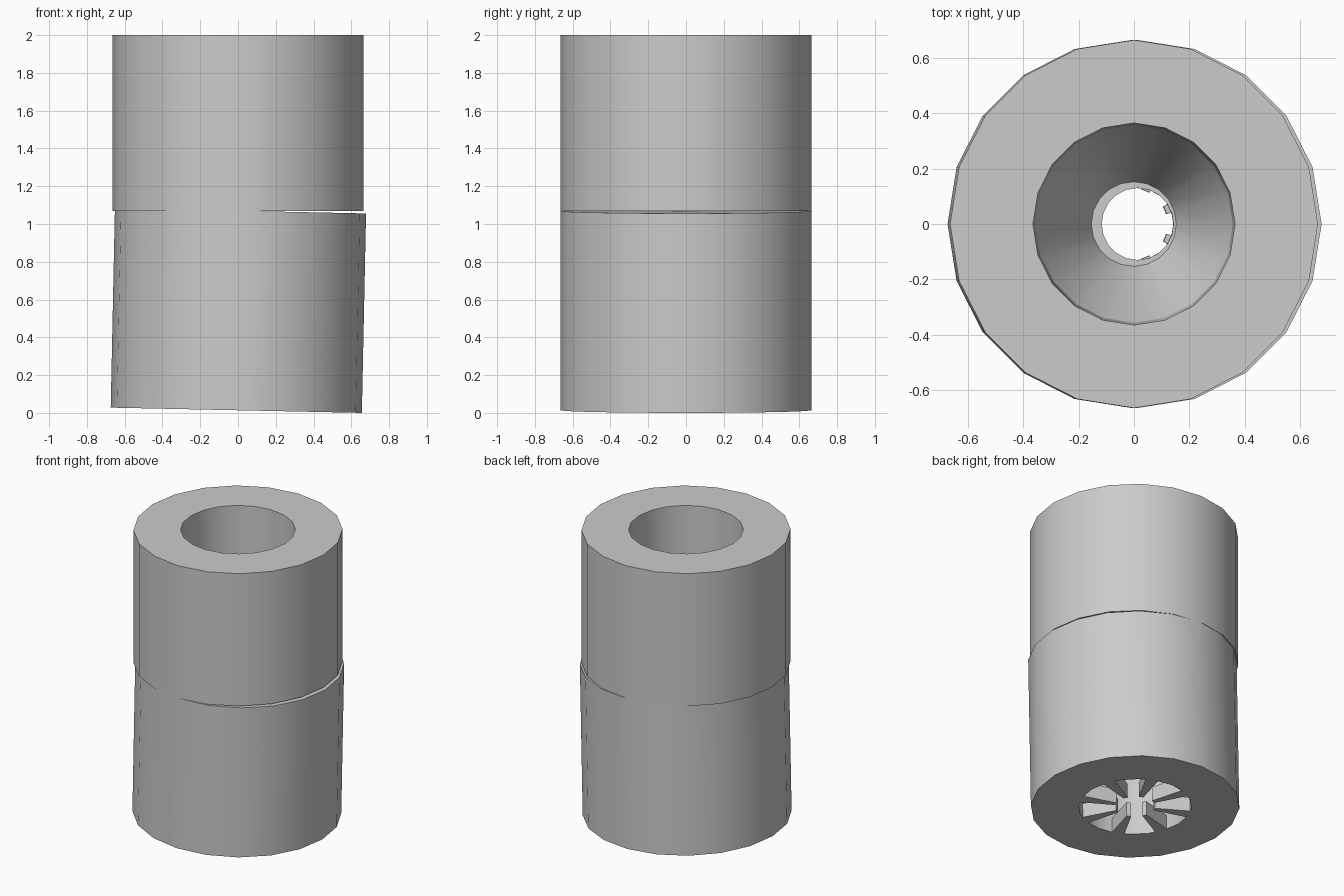
import bpy, bmesh, math
from math import cos, sin, pi, radians
from mathutils import Matrix

cube = bpy.data.objects.get("Cube")
if cube:
    bpy.data.objects.remove(cube, do_unlink=True)

grey = bpy.data.materials.new("plain_grey")
grey.use_nodes = True
color = (0.6, 0.6, 0.6, 1)
grey.diffuse_color = color
grey.node_tree.nodes["Principled BSDF"].inputs["Base Color"].default_value = color

SIDES = 20
RADIUS = 0.665
BORE = 0.36
SEAM = 1.07
TILT = Matrix.Translation((-0.009, 0, 0.014)) @ Matrix.Rotation(radians(1.2), 4, 'Y')


def finish(name, bm, matrix):
    bmesh.ops.recalc_face_normals(bm, faces=bm.faces)
    mesh = bpy.data.meshes.new(name)
    bm.to_mesh(mesh)
    bm.free()
    obj = bpy.data.objects.new(name, mesh)
    bpy.context.collection.objects.link(obj)
    mesh.materials.append(grey)
    obj.matrix_world = matrix
    bpy.ops.object.select_all(action='DESELECT')
    obj.select_set(True)
    bpy.context.view_layer.objects.active = obj
    bpy.ops.object.shade_smooth_by_angle(angle=radians(20))
    return obj


def lathe(name, profile, matrix=Matrix()):
    """Spin a closed (radius, height) outline into a hollow body."""
    bm = bmesh.new()
    rings = [[bm.verts.new((r * cos(2 * pi * i / SIDES), r * sin(2 * pi * i / SIDES), z))
              for i in range(SIDES)] for r, z in profile]
    for a, b in zip(rings, rings[1:] + rings[:1]):
        for i in range(SIDES):
            j = (i + 1) % SIDES
            bm.faces.new((a[i], a[j], b[j], b[i]))
    return finish(name, bm, matrix)


# Upper sleeve: straight bore that funnels down to the throat
lathe("upper_sleeve", [(RADIUS, SEAM), (RADIUS, 2), (0.365, 2), (0.357, 1.5),
                       (0.153, SEAM)])

# Lower sleeve: slightly tilted, chamber open at the bottom
lathe("lower_sleeve", [(RADIUS, 0), (RADIUS, SEAM - 0.014), (0.13, SEAM - 0.014),
                       (0.13, 1.0), (BORE, 0.6), (BORE, 0)], TILT)

# Grille spokes across the bottom opening, leaving eight slots
bm = bmesh.new()
half = radians(6.5)
for k in range(8):
    mid = (k + 0.5) * pi / 4
    corners = [(0.13, -half), (BORE, -half), (BORE, half), (0.13, half)]
    low, high = [[bm.verts.new((r * cos(mid + a), r * sin(mid + a), z))
                  for r, a in corners] for z in (0, 0.1)]
    bm.faces.new(low)
    bm.faces.new(high)
    for i in range(4):
        j = (i + 1) % 4
        bm.faces.new((low[i], low[j], high[j], high[i]))
finish("grille_spokes", bm, TILT)
